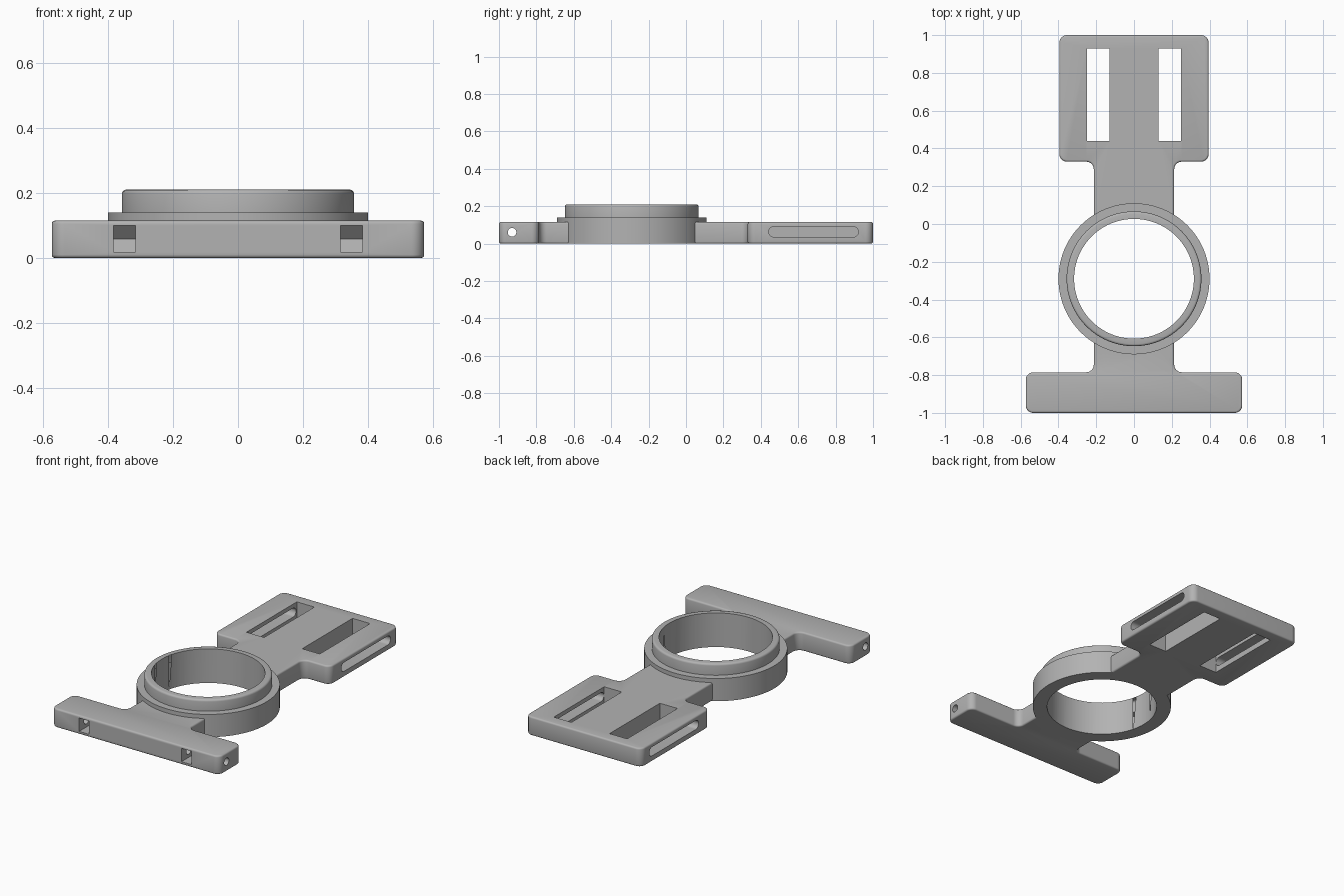
import bpy, bmesh, math
from mathutils import Vector

if "Cube" in bpy.data.objects:
    bpy.data.objects.remove(bpy.data.objects["Cube"])

RING_Y = -0.29
grey = bpy.data.materials.new("plain grey")
grey.diffuse_color = (0.45, 0.45, 0.45, 1)
grey.use_nodes = True
grey.node_tree.nodes["Principled BSDF"].inputs["Base Color"].default_value = grey.diffuse_color


def prism(name, pts, place, depth):
    """Extrude a 2D profile; place(u, v) gives the 3D point, depth the sweep."""
    bm = bmesh.new()
    face = bm.faces.new([bm.verts.new(place(u, v)) for u, v in pts])
    new = bmesh.ops.extrude_face_region(bm, geom=[face])["geom"]
    bmesh.ops.translate(bm, vec=depth, verts=[g for g in new if isinstance(g, bmesh.types.BMVert)])
    bmesh.ops.recalc_face_normals(bm, faces=bm.faces)
    return finish(name, bm)


def finish(name, bm):
    me = bpy.data.meshes.new(name)
    bm.to_mesh(me)
    bm.free()
    me.materials.append(grey)
    ob = bpy.data.objects.new(name, me)
    bpy.context.collection.objects.link(ob)
    return ob


def rounded(corners, steps=8):
    """Fillet every (x, y, radius) corner of a right-angled outline."""
    out = []
    n = len(corners)
    for i, (x, y, r) in enumerate(corners):
        p = Vector((x, y))
        a = (Vector(corners[i - 1][:2]) - p).normalized()
        b = (Vector(corners[(i + 1) % n][:2]) - p).normalized()
        for k in range(steps + 1):
            t = math.pi / 2 * k / steps
            out.append(tuple(p + r * (a * (1 - math.sin(t)) + b * (1 - math.cos(t)))))
    return out


def circle(r, cx=0, cy=0, n=96):
    return [(cx + r * math.cos(2 * math.pi * i / n), cy + r * math.sin(2 * math.pi * i / n))
            for i in range(n)]


def apply(ob, mod):
    bpy.context.view_layer.objects.active = ob
    bpy.ops.object.modifier_apply(modifier=mod.name)


def boolean(ob, other, op):
    mod = ob.modifiers.new(op, "BOOLEAN")
    mod.operation, mod.solver, mod.object = op, "EXACT", other
    apply(ob, mod)
    bpy.data.objects.remove(other)


# Flat plate: slotted pad, neck and cross bar in one rounded outline
half = [(0.573, -1, .04), (0.573, -0.785, .04), (0.213, -0.785, .04),
        (0.213, 0.33, .04), (0.395, 0.33, .04), (0.395, 1, .04)]
outline = half + [(-x, y, r) for x, y, r in reversed(half)]
body = prism("mounting_bracket", rounded(outline), lambda u, v: (u, v, 0), (0, 0, 0.115))
bev = body.modifiers.new("edge", "BEVEL")
bev.width, bev.segments, bev.limit_method, bev.angle_limit = 0.01, 3, "ANGLE", math.radians(60)
apply(body, bev)

# Stepped collar, lathed solid and then bored through
profile = [(0, 0), (0.4, 0), (0.4, 0.14), (0.357, 0.14), (0.357, 0.198)]
profile += [(0.345 + 0.012 * math.cos(t), 0.198 + 0.012 * math.sin(t))
            for t in (math.pi / 6, math.pi / 3, math.pi / 2)]
profile.append((0, 0.21))
bm = bmesh.new()
vs = [bm.verts.new((r, RING_Y, z)) for r, z in profile]
es = [bm.edges.new(p) for p in zip(vs, vs[1:])]
bmesh.ops.spin(bm, geom=vs + es, cent=(0, RING_Y, 0), axis=(0, 0, 1),
               angle=2 * math.pi, steps=96, use_duplicate=False)
bmesh.ops.remove_doubles(bm, verts=bm.verts, dist=1e-4)
bmesh.ops.recalc_face_normals(bm, faces=bm.faces)
boolean(body, finish("collar", bm), "UNION")
boolean(body, prism("bore", circle(0.317, 0, RING_Y), lambda u, v: (u, v, -0.1), (0, 0, 0.5)),
        "DIFFERENCE")

# Strap slots, their side windows, and the pin pockets, on both sides
for s in (-1, 1):
    slot = [(0.13, 0.44), (0.25, 0.44), (0.25, 0.93), (0.13, 0.93)]
    boolean(body, prism("slot", slot, lambda u, v: (s * u, v, -0.1), (0, 0, 0.4)), "DIFFERENCE")
    window = rounded([(0.442, 0.035, .0274), (0.922, 0.035, .0274),
                      (0.922, 0.09, .0274), (0.442, 0.09, .0274)])
    boolean(body, prism("window", window, lambda u, v: (s * 0.2, u, v), (s * 0.3, 0, 0)),
            "DIFFERENCE")
    pocket = [(-1.1, 0.018), (-0.9, 0.018), (-0.86, 0.059), (-0.9, 0.1), (-1.1, 0.1)]
    boolean(body, prism("pocket", pocket, lambda u, v: (s * 0.315, u, v), (s * 0.068, 0, 0)),
            "DIFFERENCE")

# Pin hole along the whole cross bar
boolean(body, prism("pin_hole", circle(0.023, -0.93, 0.06, 32), lambda u, v: (-0.7, u, v),
                    (1.4, 0, 0)), "DIFFERENCE")

bpy.ops.object.select_all(action="DESELECT")
body.select_set(True)
bpy.context.view_layer.objects.active = body
bpy.ops.object.shade_smooth_by_angle(angle=math.radians(35))
